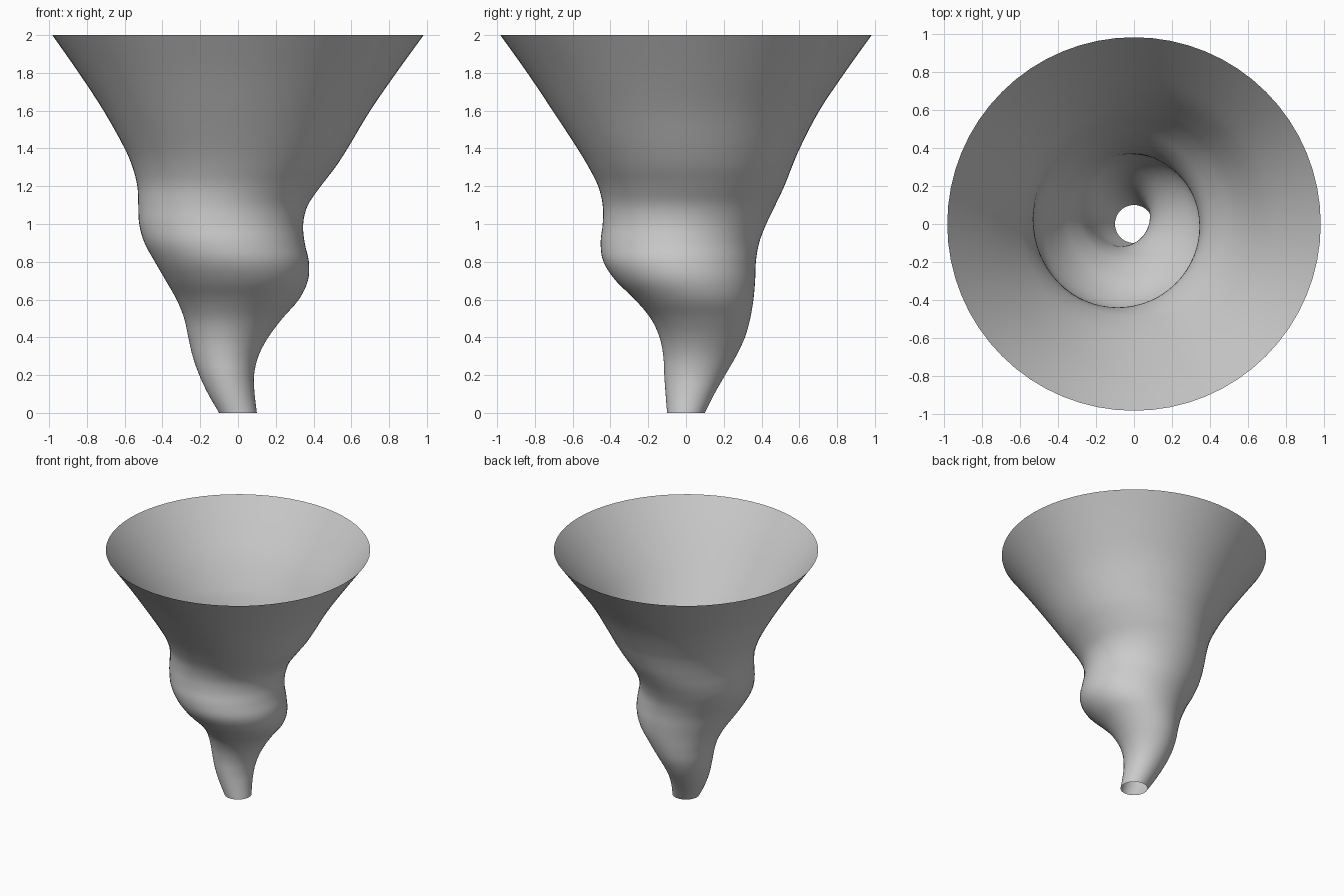
import bpy, bmesh, math

if "Cube" in bpy.data.objects:
    bpy.data.objects.remove(bpy.data.objects["Cube"])

# Funnel profile: z, then the x-min, x-max, y-min, y-max extents of each ring
RINGS = [
    (0.00, -.100, .100, -.100, .100),
    (0.10, -.158, .088, -.108, .150),
    (0.20, -.205, .085, -.115, .207),
    (0.30, -.240, .108, -.120, .265),
    (0.40, -.263, .160, -.140, .312),
    (0.50, -.285, .235, -.187, .340),
    (0.60, -.325, .322, -.270, .357),
    (0.70, -.382, .370, -.372, .366),
    (0.80, -.440, .375, -.437, .370),
    (0.90, -.495, .353, -.452, .387),
    (1.00, -.523, .345, -.441, .425),
    (1.10, -.528, .370, -.441, .473),
    (1.20, -.533, .438, -.465, .520),
    (1.30, -.558, .515, -.515, .560),
    (1.40, -.600, .580, -.575, .602),
    (1.60, -.712, .700, -.706, .706),
    (1.80, -.843, .838, -.840, .840),
    (2.00, -.983, .983, -.983, .983),
]
SEGS, SUB = 64, 4


def spline(p0, p1, p2, p3, t):
    """Smooth step between p1 and p2, allowing for uneven ring heights."""
    h = p2[0] - p1[0]
    out = []
    for a, b, c, d in zip(p0, p1, p2, p3):
        m1 = h * (c - a) / (p2[0] - p0[0])
        m2 = h * (d - b) / (p3[0] - p1[0])
        out.append((2*t**3 - 3*t*t + 1)*b + (t**3 - 2*t*t + t)*m1
                   + (3*t*t - 2*t**3)*c + (t**3 - t*t)*m2)
    out[0] = p1[0] + h * t
    return out


# Refine the profile
levels = []
last = len(RINGS) - 1
for i in range(last):
    quad = (RINGS[max(i - 1, 0)], RINGS[i], RINGS[i + 1], RINGS[min(i + 2, last)])
    levels += [spline(*quad, k / SUB) for k in range(SUB)]
levels.append(RINGS[-1])

# Skin the rings into one open-ended twisting funnel
bm = bmesh.new()
loops = []
for z, x0, x1, y0, y1 in levels:
    ring = []
    for s in range(SEGS):
        a = math.tau * s / SEGS
        ring.append(bm.verts.new(((x0 + x1)/2 + (x1 - x0)/2 * math.cos(a),
                                  (y0 + y1)/2 + (y1 - y0)/2 * math.sin(a), z)))
    loops.append(ring)
for lo, hi in zip(loops, loops[1:]):
    for s in range(SEGS):
        n = (s + 1) % SEGS
        bm.faces.new((lo[s], lo[n], hi[n], hi[s])).smooth = True

mesh = bpy.data.meshes.new("twisting_funnel")
bm.to_mesh(mesh)
bm.free()
funnel = bpy.data.objects.new("twisting_funnel", mesh)
bpy.context.collection.objects.link(funnel)
